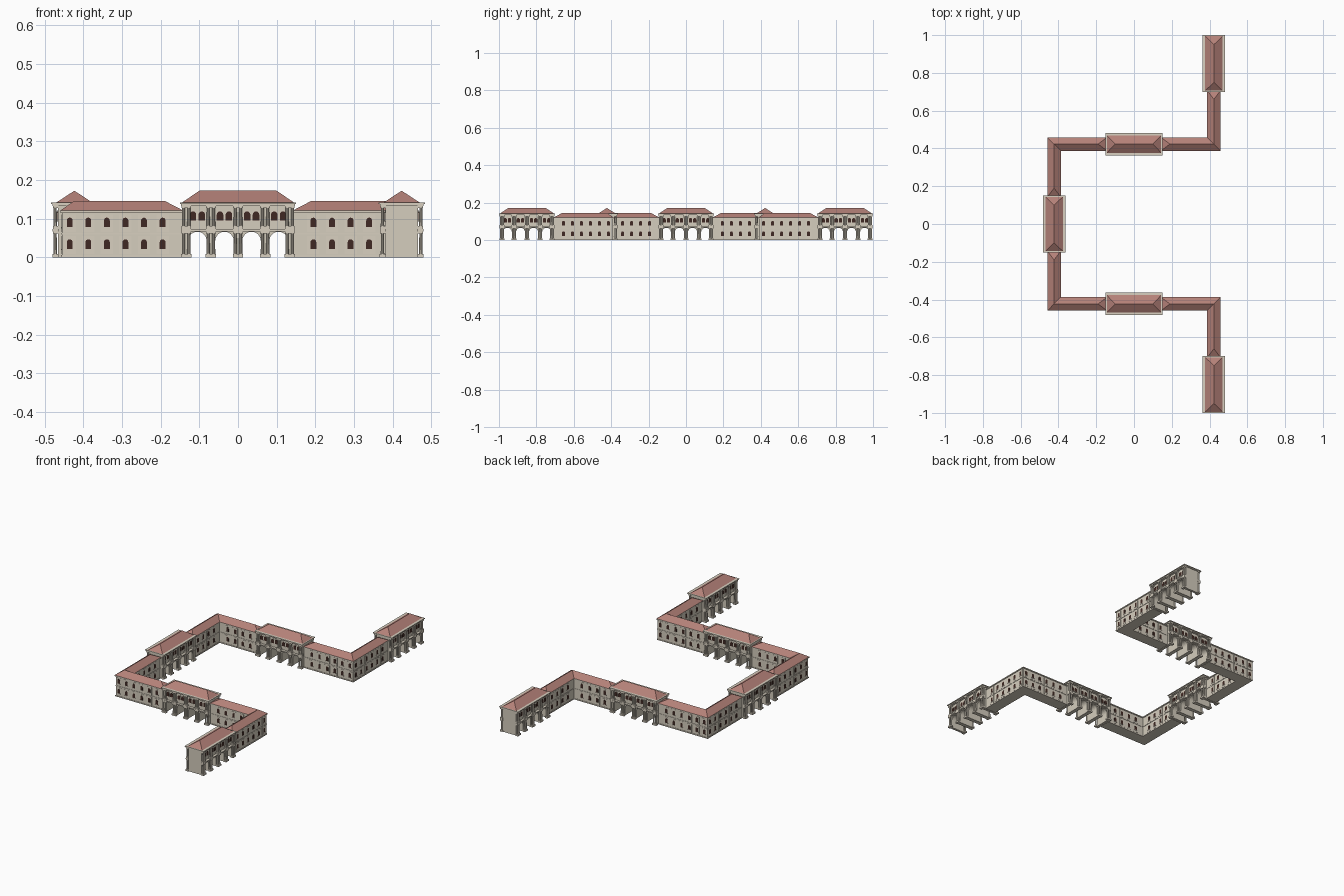
import bpy, bmesh, math
from mathutils import Matrix, Vector

if "Cube" in bpy.data.objects:
    bpy.data.objects.remove(bpy.data.objects["Cube"])


def material(name, rgb):
    m = bpy.data.materials.new(name)
    m.diffuse_color = (*rgb, 1)
    m.use_nodes = True
    m.node_tree.nodes["Principled BSDF"].inputs["Base Color"].default_value = m.diffuse_color
    return m


STONE = material("stone", (0.66, 0.61, 0.51))
TRIM = material("trim", (0.69, 0.63, 0.53))
TILE = material("roof_tile", (0.46, 0.22, 0.19))
DARK = material("window_dark", (0.05, 0.022, 0.017))

C = 0.423        # centre line of the wings
H = 0.033        # half width of a wing
PITCH = 0.048    # spacing of the wing windows


def extrude(bm, pts, a, b, f):
    """Prism: 2D profile pushed from a to b, mapped to 3D by f(p, q, depth)."""
    lo = [bm.verts.new(f(p, q, a)) for p, q in pts]
    hi = [bm.verts.new(f(p, q, b)) for p, q in pts]
    n = len(pts)
    bm.faces.new(lo)
    bm.faces.new(hi[::-1])
    for i in range(n):
        j = (i + 1) % n
        bm.faces.new((lo[i], lo[j], hi[j], hi[i]))


def rect(x0, x1, z0, z1):
    return [(x0, z0), (x1, z0), (x1, z1), (x0, z1)]


def arch(x, r, z0, spring, n=8):
    top = [(x + r * math.cos(math.pi * i / n), spring + r * math.sin(math.pi * i / n)) for i in range(n + 1)]
    return [(x - r, z0), (x + r, z0)] + top


def box(bm, x0, x1, y0, y1, z0, z1):
    extrude(bm, rect(x0, x1, y0, y1), z0, z1, lambda x, y, z: (x, y, z))


def mesh(name, bm, mat):
    bmesh.ops.recalc_face_normals(bm, faces=bm.faces[:])
    me = bpy.data.meshes.new(name)
    bm.to_mesh(me)
    bm.free()
    me.materials.append(mat)
    return me


def place(name, me, loc=(0, 0, 0), rot=0.0):
    o = bpy.data.objects.new(name, me)
    o.location = loc
    o.rotation_euler.z = rot
    bpy.context.collection.objects.link(o)
    return o


# ---------- L-shaped wings between the pavilions ----------
def wing(tag, cx, cy, su, sv, au, av):
    def w(u, v, z):
        return (cx + su * u, cy + sv * v, z)

    def ell(h):
        return [(-h, -h), (au, -h), (au, h), (h, h), (h, av), (-h, av)]

    walls, trim, glass, roof = (bmesh.new() for _ in range(4))
    extrude(walls, ell(H - 0.001), 0, 0.118, w)
    for h, z0, z1 in ((H + 0.001, 0, 0.006), (H + 0.0008, 0.059, 0.063), (H + 0.003, 0.115, 0.121)):
        extrude(trim, ell(h), z0, z1, w)

    # windows on outer and inner faces of both arms
    for arm, length in ((0, au), (1, av)):
        for side, count in ((-1, 6), (1, 4)):
            def face(s, z, d, arm=arm, side=side):
                o = side * (H - 0.001 + d)
                return w(s, o, z) if arm == 0 else w(o, s, z)
            for k in range(count):
                s = length - 0.05 - PITCH * k
                for z in (0.0, 0.056):
                    extrude(trim, rect(s - 0.016, s + 0.016, z + 0.009, z + 0.055), -0.001, 0.001, face)
                    extrude(trim, rect(s - 0.01, s + 0.01, z + 0.019, z + 0.022), 0, 0.003, face)
                    extrude(glass, arch(s, 0.0075, z + 0.022, z + 0.039), -0.001, 0.0018, face)

    # hipped roof with a mitred corner
    h, e, r, z0, z1 = H + 0.003, 0.003, 0.045, 0.121, 0.146
    ao, co, bo, bi, ci, ai = [roof.verts.new(w(u, v, z0)) for u, v in (
        (au + e, -h), (-h, -h), (-h, av + e), (h, av + e), (h, h), (au + e, h))]
    ra, rc, rb = [roof.verts.new(w(u, v, z1)) for u, v in ((au - r, 0), (0, 0), (0, av - r))]
    for f in ((ao, co, rc, ra), (co, bo, rb, rc), (bo, bi, rb), (bi, ci, rc, rb),
              (ci, ai, ra, rc), (ai, ao, ra), (ao, co, bo, bi, ci, ai)):
        roof.faces.new(f)

    for part, bm, mat in (("walls", walls, STONE), ("trim", trim, TRIM),
                          ("windows", glass, DARK), ("roof", roof, TILE)):
        place(f"wing_{part}_{tag}", mesh(f"wing_{part}", bm, mat))


for s, end in ((1, "back"), (-1, "front")):
    wing(end + "_left", -C, s * C, 1, -s, C - 0.145, C - 0.145)
    wing(end + "_right", C, s * C, -1, s, C - 0.145, 0.85 - C - 0.145)


# ---------- arcaded pavilion (long side along x) ----------
L, D = 0.143, 0.042
BAYS = [-0.105, -0.035, 0.035, 0.105]
PIERS = [-0.134, -0.07, 0, 0.07, 0.134]

# body with four tunnel arches through the ground floor
body = bmesh.new()
profile = [(-L, 0)]
for x in BAYS:
    profile += [(x - 0.024, 0)] + [(x - 0.024 * math.cos(math.pi * i / 12), 0.042 + 0.024 * math.sin(math.pi * i / 12))
                                   for i in range(13)] + [(x + 0.024, 0)]
profile += [(L, 0), (L, 0.137), (-L, 0.137)]
extrude(body, profile, -D, D, lambda x, z, y: (x, y, z))

trim, glass, cols, roof = (bmesh.new() for _ in range(4))
# cornice
box(trim, -0.147, 0.147, -0.056, 0.056, 0.133, 0.138)
box(trim, -0.15, 0.15, -0.06, 0.06, 0.138, 0.142)
for s in (-1, 1):
    def face(x, z, d, s=s):
        return (x, s * (D + d), z)
    # belt course between the floors
    extrude(trim, rect(-0.147, 0.147, 0.067, 0.073), -0.002, 0.014, face)
    for x in BAYS:
        # sill and paired arched windows
        extrude(trim, rect(x - 0.025, x + 0.025, 0.092, 0.095), -0.001, 0.003, face)
        for dx in (-0.0115, 0.0115):
            extrude(trim, arch(x + dx, 0.0115, 0.095, 0.111), -0.001, 0.0015, face)
            extrude(glass, arch(x + dx, 0.0085, 0.095, 0.11), -0.001, 0.0025, face)
    for x in PIERS:
        # pedestals, capitals and paired columns on both floors
        for z0, z1, r, d in ((0, 0.009, 0.0135, 0.015), (0.061, 0.067, 0.0125, 0.0135),
                             (0.073, 0.081, 0.0125, 0.0135), (0.127, 0.133, 0.0125, 0.013)):
            extrude(trim, rect(x - r, x + r, z0, z1), -0.001, d, face)
        for dx in (-0.007, 0.007):
            for z0, z1 in ((0.009, 0.061), (0.081, 0.127)):
                bmesh.ops.create_cone(cols, cap_ends=True, segments=10, radius1=0.0046, radius2=0.0038,
                                      depth=z1 - z0,
                                      matrix=Matrix.Translation(Vector((x + dx, s * (D + 0.0075), (z0 + z1) / 2))))

# hipped roof
x0, y0 = 0.144, 0.046
base = [roof.verts.new((x, y, 0.142)) for x, y in ((-x0, -y0), (x0, -y0), (x0, y0), (-x0, y0))]
r0, r1 = roof.verts.new((-0.1, 0, 0.172)), roof.verts.new((0.1, 0, 0.172))
a, b, c, d = base
for f in ((a, b, r1, r0), (b, c, r1), (c, d, r0, r1), (d, a, r0), (d, c, b, a)):
    roof.faces.new(f)

parts = [(n, mesh("pavilion_" + n, bm, m)) for n, bm, m in (
    ("body", body, STONE), ("trim", trim, TRIM), ("windows", glass, DARK),
    ("columns", cols, TRIM), ("roof", roof, TILE))]
Q = math.pi / 2
for tag, x, y, rot in (("front", 0, -C, 0), ("back", 0, C, 0), ("left", -C, 0, Q),
                       ("right_front", C, -0.85, Q), ("right_back", C, 0.85, Q)):
    for n, me in parts:
        place(f"pavilion_{n}_{tag}", me, (x, y, 0), rot)
